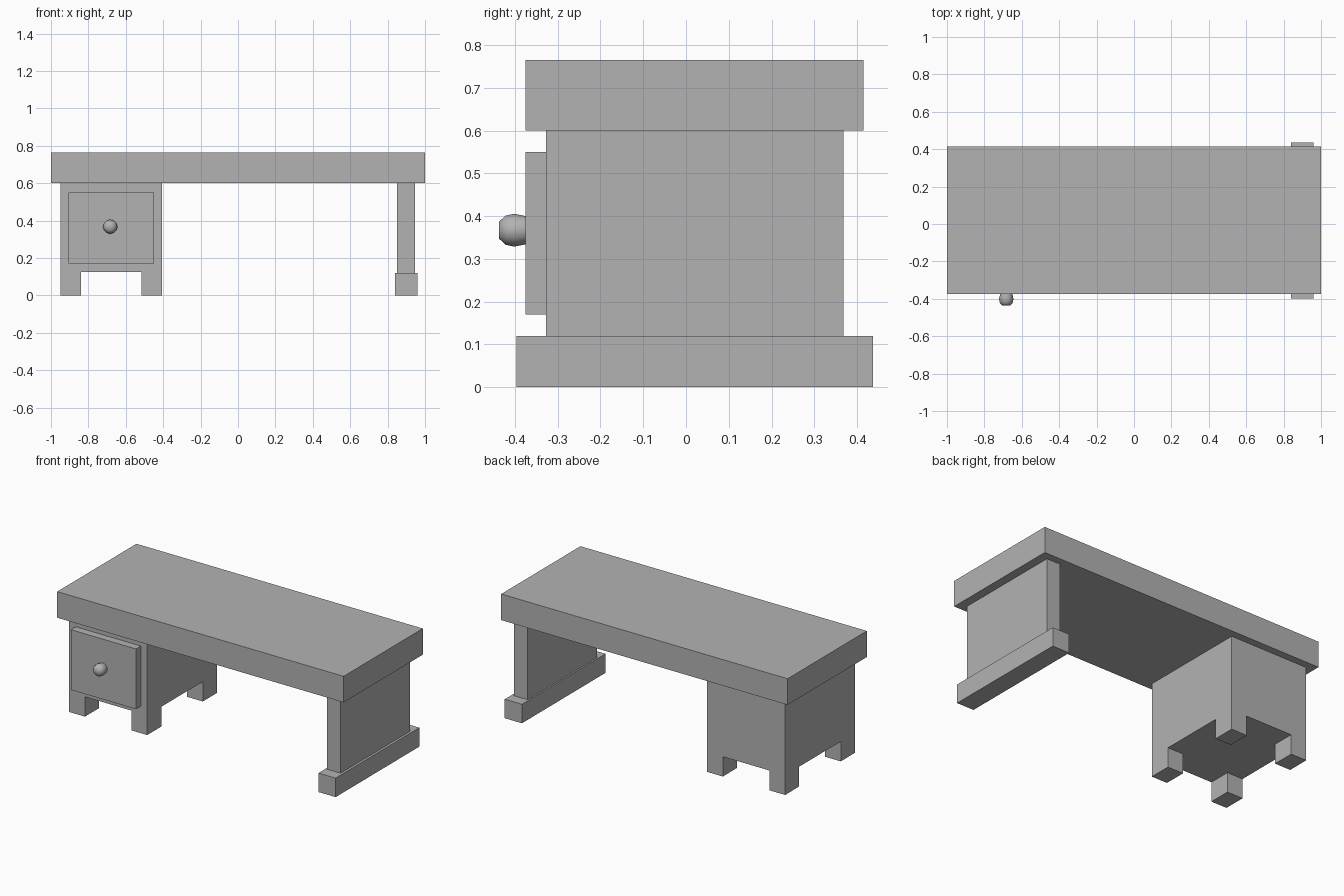
import bpy, bmesh, math
from mathutils import Vector, Matrix

default = bpy.data.objects.get("Cube")
if default:
    bpy.data.objects.remove(default, do_unlink=True)

grey = bpy.data.materials.new("plain grey")
grey.use_nodes = True
colour = (0.45, 0.45, 0.45, 1)
grey.diffuse_color = colour
grey.node_tree.nodes["Principled BSDF"].inputs["Base Color"].default_value = colour


def box_mesh(low, high):
    """A bmesh box between two opposite corners."""
    low, high = Vector(low), Vector(high)
    bm = bmesh.new()
    bmesh.ops.create_cube(bm, size=1)
    bmesh.ops.scale(bm, vec=high - low, verts=bm.verts)
    bmesh.ops.translate(bm, vec=(low + high) / 2, verts=bm.verts)
    return bm


def finish(name, bm):
    """Turn a bmesh into a named object with the shared colour."""
    bmesh.ops.recalc_face_normals(bm, faces=bm.faces)
    mesh = bpy.data.meshes.new(name)
    bm.to_mesh(mesh)
    bm.free()
    mesh.materials.append(grey)
    obj = bpy.data.objects.new(name, mesh)
    bpy.context.collection.objects.link(obj)
    return obj


# Shared depth of the cabinet and the end panel
FRONT, BACK = -0.327, 0.368

# Plain slabs
finish("desk_top", box_mesh((-1, -0.375, 0.6), (1, 0.415, 0.765)))
finish("end_panel", box_mesh((0.85, FRONT, 0.12), (0.945, BACK, 0.6)))
finish("end_panel_foot", box_mesh((0.84, -0.397, 0), (0.96, 0.437, 0.12)))
finish("drawer_front", box_mesh((-0.905, -0.375, 0.17), (-0.45, FRONT, 0.55)))

# Cabinet: cut near its edges, then pull the bottom corners down into feet
x0, x1, base, foot_x, foot_y = -0.95, -0.405, 0.125, 0.11, 0.14
cabinet = box_mesh((x0, FRONT, base), (x1, BACK, 0.6))
cuts = [((x, 0, 0), (1, 0, 0)) for x in (x0 + foot_x, x1 - foot_x)]
cuts += [((0, y, 0), (0, 1, 0)) for y in (FRONT + foot_y, BACK - foot_y)]
for point, normal in cuts:
    bmesh.ops.bisect_plane(cabinet, geom=cabinet.verts[:] + cabinet.edges[:] + cabinet.faces[:],
                           plane_co=point, plane_no=normal)
corners = []
for face in cabinet.faces:
    c = face.calc_center_median()
    side_x = c.x < x0 + foot_x or c.x > x1 - foot_x
    side_y = c.y < FRONT + foot_y or c.y > BACK - foot_y
    if abs(c.z - base) < 0.001 and side_x and side_y:
        corners.append(face)
feet = bmesh.ops.extrude_discrete_faces(cabinet, faces=corners)["faces"]
for face in feet:
    bmesh.ops.translate(cabinet, vec=(0, 0, -base), verts=face.verts)
finish("cabinet", cabinet)

# Round knob: a profile of (depth, radius) spun about the front-back axis
profile = [(-0.437, 0), (-0.437, 0.02), (-0.422, 0.034), (-0.402, 0.0385), (-0.375, 0.033)]
knob = bmesh.new()
verts = [knob.verts.new((r, y, 0)) for y, r in profile]
edges = [knob.edges.new(pair) for pair in zip(verts, verts[1:])]
bmesh.ops.spin(knob, geom=verts + edges, cent=(0, 0, 0), axis=(0, 1, 0),
               angle=math.tau, steps=12)
bmesh.ops.remove_doubles(knob, verts=knob.verts, dist=0.0005)
bmesh.ops.transform(knob, matrix=Matrix.Translation((-0.683, 0, 0.367)), verts=knob.verts)
drawer_knob = finish("drawer_knob", knob)
for poly in drawer_knob.data.polygons:
    poly.use_smooth = True
